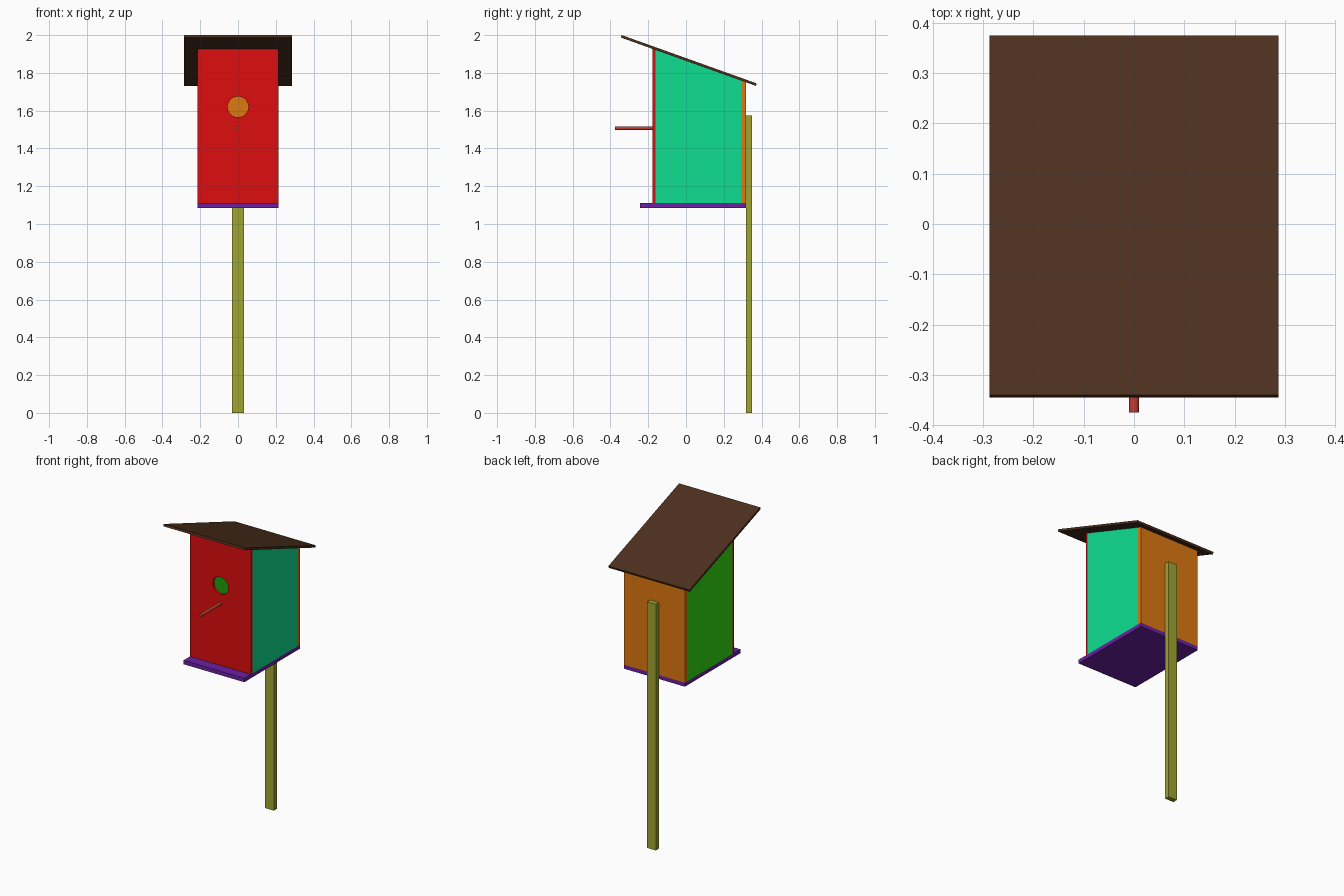
import bpy, bmesh, math

if "Cube" in bpy.data.objects:
    bpy.data.objects.remove(bpy.data.objects["Cube"])

SLOPE = (1.744 - 2.0) / (0.375 + 0.34)   # roof pitch, falling toward the back
HALF_W = 0.215
FLOOR_TOP = 1.11
FRONT, FRONT_IN, BACK_IN, BACK = -0.177, -0.161, 0.293, 0.318


def roof_z(y):
    """Height of the underside of the roof."""
    return 1.987 + SLOPE * (y + 0.3447)


def colour(obj, rgb):
    mat = bpy.data.materials.new(obj.name + "_paint")
    lin = [((c / 255 + 0.055) / 1.055) ** 2.4 if c > 10 else c / 255 / 12.92 for c in rgb]
    mat.diffuse_color = (*lin, 1)
    mat.use_nodes = True
    mat.node_tree.nodes["Principled BSDF"].inputs["Base Color"].default_value = mat.diffuse_color
    obj.data.materials.append(mat)


def prism(name, profile, x0, x1, rgb):
    """Extrude a (y, z) side profile across x."""
    bm = bmesh.new()
    face = bm.faces.new([bm.verts.new((x0, y, z)) for y, z in profile])
    ext = bmesh.ops.extrude_face_region(bm, geom=[face])
    verts = [v for v in ext["geom"] if isinstance(v, bmesh.types.BMVert)]
    bmesh.ops.translate(bm, verts=verts, vec=(x1 - x0, 0, 0))
    bmesh.ops.recalc_face_normals(bm, faces=bm.faces)
    mesh = bpy.data.meshes.new(name)
    bm.to_mesh(mesh)
    bm.free()
    obj = bpy.data.objects.new(name, mesh)
    bpy.context.collection.objects.link(obj)
    colour(obj, rgb)
    return obj


def board(y0, y1, z0, z1):
    return [(y0, z0), (y1, z0), (y1, z1), (y0, z1)]


def wall(y0, y1):
    """Board standing on the floor, its top cut to the roof pitch."""
    return [(y0, FLOOR_TOP), (y1, FLOOR_TOP), (y1, roof_z(y1)), (y0, roof_z(y0))]


def rod(name, radius, y0, y1, z, sides):
    """Cylinder running along y."""
    bpy.ops.mesh.primitive_cylinder_add(
        vertices=sides, radius=radius, depth=y1 - y0,
        location=(0, (y0 + y1) / 2, z), rotation=(math.pi / 2, 0, 0))
    obj = bpy.context.object
    obj.name = name
    return obj


# Post and floor
prism("post", board(0.318, 0.349, 0, 1.575), -0.031, 0.031, (160, 165, 48))
prism("floor", board(-0.243, BACK, 1.085, FLOOR_TOP), -HALF_W, HALF_W, (108, 32, 164))

# Walls: side panels sit between the front and back panels
front = prism("front_panel", wall(FRONT, FRONT_IN), -HALF_W, HALF_W, (222, 14, 14))
prism("back_panel", wall(BACK_IN, BACK), -HALF_W, HALF_W, (222, 120, 16))
prism("right_panel", wall(FRONT_IN, BACK_IN), HALF_W - 0.016, HALF_W, (14, 222, 144))
prism("left_panel", wall(FRONT_IN, BACK_IN), -HALF_W, -HALF_W + 0.016, (50, 220, 17))

# Entrance hole through the front panel
cutter = rod("hole_cutter", 0.055, -0.22, -0.12, 1.62, 32)
mod = front.modifiers.new("entrance_hole", "BOOLEAN")
mod.operation = "DIFFERENCE"
mod.solver = "EXACT"
mod.object = cutter
bpy.context.view_layer.objects.active = front
bpy.ops.object.modifier_apply(modifier=mod.name)
bpy.data.objects.remove(cutter)

# Perch
perch = rod("perch", 0.01, -0.375, -0.165, 1.507, 16)
colour(perch, (200, 60, 50))
bpy.ops.object.select_all(action="DESELECT")
perch.select_set(True)
bpy.context.view_layer.objects.active = perch
bpy.ops.object.shade_smooth_by_angle()

# Sloping roof board
prism("roof", [(-0.3447, 1.987), (0.3703, 1.731), (0.375, 1.744), (-0.34, 2.0)],
      -0.287, 0.287, (77, 47, 30))
